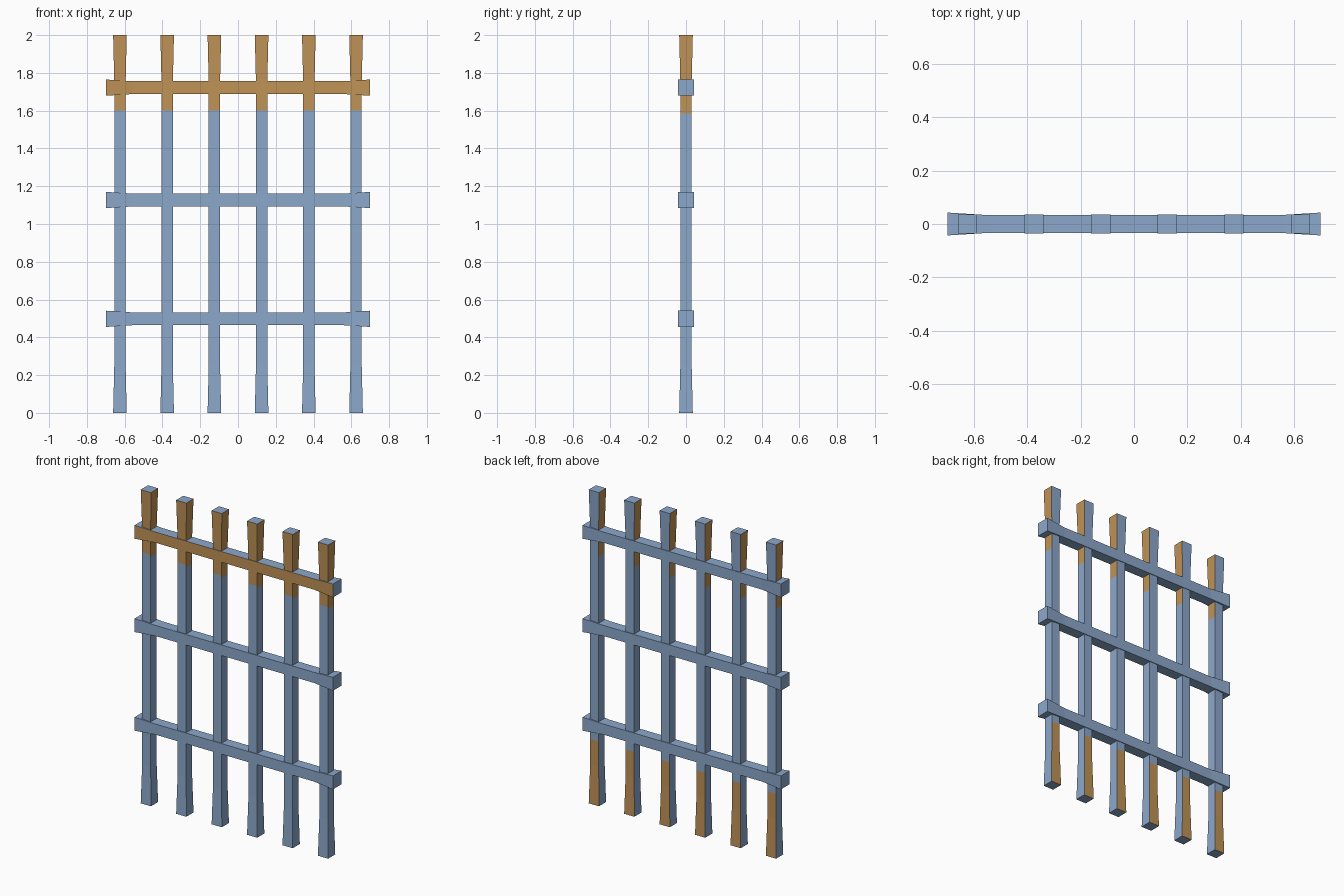
import bpy, bmesh
from mathutils import Vector

if "Cube" in bpy.data.objects:
    bpy.data.objects.remove(bpy.data.objects["Cube"])


def material(name, color):
    m = bpy.data.materials.new(name)
    m.diffuse_color = (*color, 1)
    m.use_nodes = True
    m.node_tree.nodes["Principled BSDF"].inputs["Base Color"].default_value = m.diffuse_color
    return m


BLUE = material("steel blue", (0.262, 0.392, 0.597))
RUST = material("rust orange", (0.527, 0.292, 0.095))


def stick(name, stations, place, is_rust):
    """Square stick: stations are (distance along, half width); place maps (u, v, along) to xyz."""
    bm = bmesh.new()
    rings = []
    for d, h in stations:
        rings.append([bm.verts.new(place(u * h, v * h, d))
                      for u, v in ((-1, -1), (1, -1), (1, 1), (-1, 1))])
    for a, b in zip(rings, rings[1:]):
        for i in range(4):
            j = (i + 1) % 4
            bm.faces.new((a[i], a[j], b[j], b[i]))
    bm.faces.new(rings[0][::-1])
    bm.faces.new(rings[-1])
    bmesh.ops.recalc_face_normals(bm, faces=bm.faces)
    for f in bm.faces:
        f.normal_update()
        f.material_index = int(is_rust(f.normal, f.calc_center_median()))
    me = bpy.data.meshes.new(name)
    bm.to_mesh(me)
    bm.free()
    me.materials.append(BLUE)
    me.materials.append(RUST)
    ob = bpy.data.objects.new(name, me)
    bpy.context.collection.objects.link(ob)
    return ob


# Upright bars: flared ends, rust on the upper front and sides and on the lower back
def bar_rust(n, c):
    if abs(n.z) > 0.5:
        return False
    if n.y > 0.5:
        return c.z < 0.41
    return c.z > (1.6 if n.y < -0.5 else 1.585)


bar_stations = [(0, 0.036), (0.25, 0.030), (0.41, 0.030), (1.585, 0.030),
                (1.6, 0.030), (1.75, 0.030), (2, 0.036)]
for i in range(6):
    x = -0.625 + 0.25 * i
    stick(f"upright_bar_{i + 1}", bar_stations,
          lambda u, v, d: Vector((x + u, v, d)), bar_rust)

# Cross rails: flared ends, only the top rail's front is rust
rail_stations = [(-0.7, 0.043), (-0.56, 0.034), (0.56, 0.034), (0.7, 0.043)]
for label, z in (("lower", 0.498), ("middle", 1.127), ("top", 1.722)):
    stick(f"{label}_rail", rail_stations,
          lambda u, v, d: Vector((d, u, z + v)),
          lambda n, c: label == "top" and n.y < -0.5)
